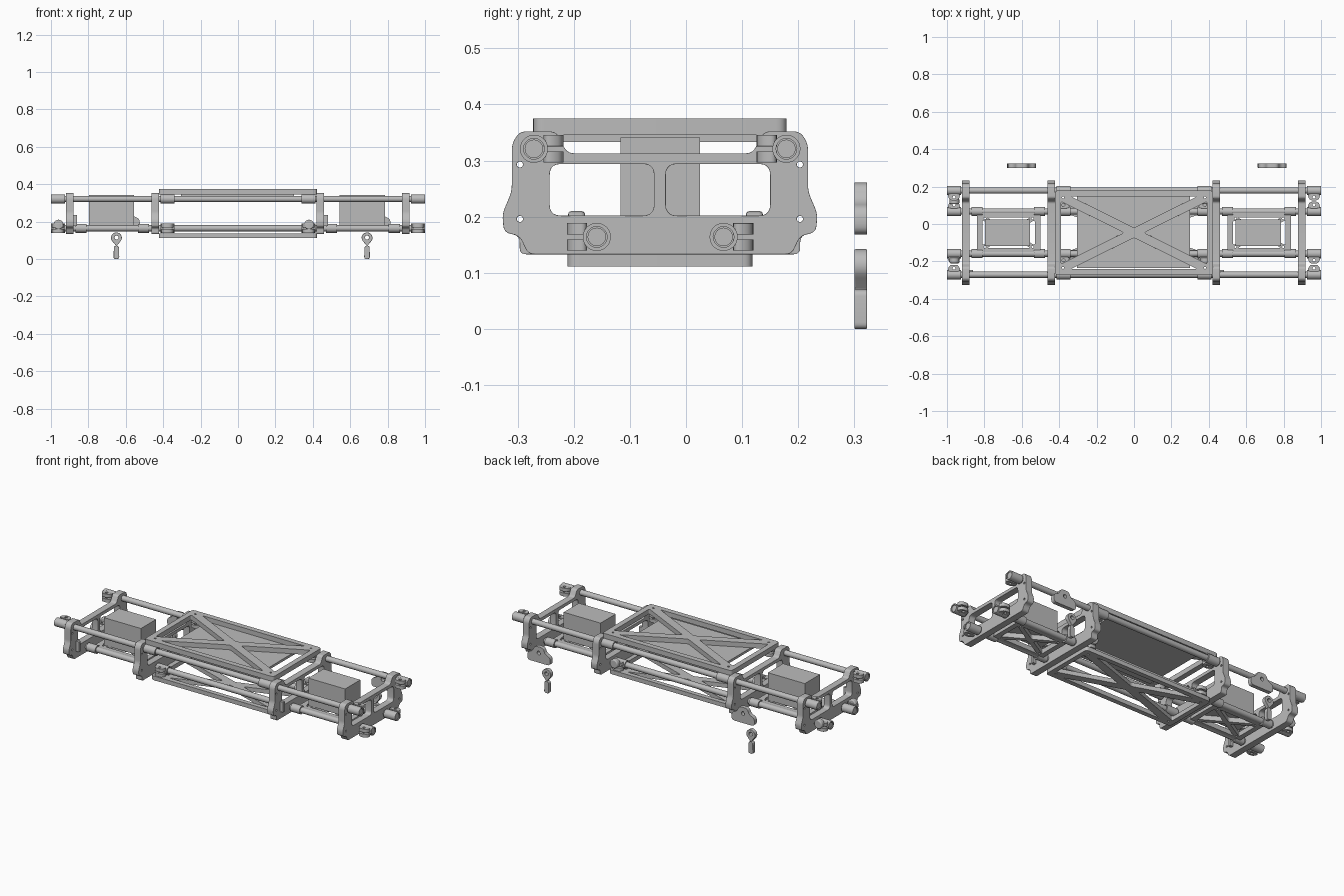
import bpy, bmesh, math
from mathutils import Matrix, Vector

if "Cube" in bpy.data.objects:
    bpy.data.objects.remove(bpy.data.objects["Cube"])

grey = bpy.data.materials.new("plain_grey")
grey.diffuse_color = (0.5, 0.5, 0.5, 1)
grey.use_nodes = True
grey.node_tree.nodes["Principled BSDF"].inputs["Base Color"].default_value = grey.diffuse_color
YC = -0.0465                      # chassis centre line in y
AXES = {'x': ((0, 1, 0), (0, 0, 1), (1, 0, 0)),
        'y': ((1, 0, 0), (0, 0, 1), (0, -1, 0)),
        'z': ((1, 0, 0), (0, 1, 0), (0, 0, 1))}


def rounded(pts, r, n=5):
    """Round every corner of a polygon."""
    out = []
    for i, p in enumerate(pts):
        p, a, b = Vector(p), Vector(pts[i - 1]), Vector(pts[(i + 1) % len(pts)])
        da, db = a - p, b - p
        s = p + da.normalized() * min(r, da.length * 0.45)
        e = p + db.normalized() * min(r, db.length * 0.45)
        for k in range(n + 1):
            t = k / n
            out.append(s * (1 - t) ** 2 + p * 2 * t * (1 - t) + e * t * t)
    return out


def circle(u, v, r, n=20):
    return [(u + r * math.cos(2 * math.pi * k / n), v + r * math.sin(2 * math.pi * k / n)) for k in range(n)]


def rect(u0, u1, v0, v1):
    return [(u0, v0), (u1, v0), (u1, v1), (u0, v1)]


def plate(name, loops, axis, centre, depth, bevel=0.0):
    """Extrude an outline with holes along an axis."""
    cu = bpy.data.curves.new(name, 'CURVE')
    cu.dimensions, cu.fill_mode, cu.extrude = '2D', 'BOTH', depth / 2
    for loop in loops:
        sp = cu.splines.new('POLY')
        sp.points.add(len(loop) - 1)
        for q, p in zip(sp.points, loop):
            q.co = (p[0], p[1], 0, 1)
        sp.use_cyclic_u = True
    tmp = bpy.data.objects.new(name + "_tmp", cu)
    bpy.context.collection.objects.link(tmp)
    dg = bpy.context.evaluated_depsgraph_get()
    me = bpy.data.meshes.new_from_object(tmp.evaluated_get(dg))
    bpy.data.objects.remove(tmp)
    bm = bmesh.new()
    bm.from_mesh(me)
    bmesh.ops.remove_doubles(bm, verts=bm.verts, dist=1e-5)
    bmesh.ops.dissolve_limit(bm, angle_limit=0.01, verts=bm.verts, edges=bm.edges)
    bmesh.ops.recalc_face_normals(bm, faces=bm.faces)
    u, v, w = AXES[axis]
    m = Matrix((u, v, w)).transposed().to_4x4()
    bmesh.ops.transform(bm, matrix=Matrix.Translation(centre) @ m, verts=bm.verts)
    bm.to_mesh(me)
    bm.free()
    me.materials.clear()
    me.materials.append(grey)
    ob = bpy.data.objects.new(name, me)
    bpy.context.collection.objects.link(ob)
    if bevel:
        b = ob.modifiers.new("edge", 'BEVEL')
        b.width, b.segments, b.limit_method, b.angle_limit = bevel, 3, 'ANGLE', math.radians(50)
    return ob


def box(name, x0, x1, y0, y1, z0, z1):
    return plate(name, [rect(x0, x1, y0, y1)], 'z', (0, 0, (z0 + z1) / 2), z1 - z0)


def truss(name, cx, hx, hy, z0, z1, margin, width, bevel):
    """Rectangular frame with crossed diagonals."""
    a, b = hx - margin, hy - margin
    w = width * math.sqrt(1 + (b / a) ** 2)
    loops = [rounded(rect(-hx, hx, -hy, hy), 0.02)]
    for s in (1, -1):
        k = (b - w) * a / b
        loops.append(rounded([(0, s * w), (k, s * b), (-k, s * b)], 0.012))
        loops.append(rounded([(s * w * a / b, 0), (s * a, b - w), (s * a, w - b)], 0.012))
        for t in (1, -1):
            loops.append(circle(s * (a - 0.012), t * (b - 0.006), 0.006, 10))
    plate(name, loops, 'z', (cx, YC, (z0 + z1) / 2), z1 - z0, bevel)


def clamp(name, x, y, z, side):
    """Split tube clamp with two drilled ears."""
    plate(name + "_ring", [circle(0, 0, 0.025, 28), circle(0, 0, 0.0185, 20)], 'x', (x, y, z), 0.075)
    ear = rounded([(-0.036, side * 0.017), (0.036, side * 0.017), (0.024, side * 0.053), (-0.024, side * 0.053)], 0.02)
    for dz in (0.0145, -0.0145):
        plate(name + "_ear", [ear, circle(0, side * 0.035, 0.008, 14)], 'z', (x, y, z + dz), 0.02, 0.002)


def bulkhead(name, x, inner):
    half = [(0.165, 0.313), (0.185, 0.352), (0.25, 0.352), (0.264, 0.33), (0.264, 0.245), (0.281, 0.205),
            (0.278, 0.172), (0.25, 0.166), (0.25, 0.133) if inner else (0.235, 0.133)]
    outline = rounded(half + [(-u, v) for u, v in reversed(half)], 0.012)
    loops = [outline]
    for s in (1, -1):
        loops.append(rounded(rect(*sorted((s * 0.0105, s * 0.1965)), 0.202, 0.294), 0.02))
        loops += [circle(s * 0.2495, v, 0.0055, 12) for v in (0.293, 0.196)]
    plate(name, loops, 'x', (x, YC, 0), 0.04, 0.003)


RODS = [(-0.271, 0.321, 1), (0.179, 0.321, -1), (-0.159, 0.164, -1), (0.067, 0.164, 1)]

# long rods
for y, z, s in RODS:
    plate("rod", [circle(0, 0, 0.0165, 16)], 'x', (0, y, z), 1.995)

# centre trusses and equipment tray
truss("upper_truss", 0, 0.423, 0.226, 0.346, 0.375, 0.032, 0.024, 0.01)
truss("lower_truss", 0, 0.423, 0.165, 0.111, 0.136, 0.028, 0.022, 0.009)
box("equipment_tray", -0.305, 0.30, -0.235, 0.148, 0.333, 0.347)

# two identical end modules
for cx in (-0.67, 0.67):
    sgn = 1 if cx < 0 else -1
    bulkhead("bulkhead_left", cx - 0.23, cx > 0)
    bulkhead("bulkhead_right", cx + 0.227, cx < 0)
    for y, z, s in RODS:
        for dx in (-0.2925, 0.2925):
            clamp("rod_clamp", cx + dx, y, z, s)
    # motor box on a small truss
    box("motor_box", cx - 0.127, cx + 0.115, -0.117, 0.025, 0.178, 0.341)
    truss("motor_truss", cx, 0.17, 0.112, 0.15, 0.178, 0.03, 0.012, 0.004)
    for y in (-0.159, 0.067):
        for dx in (-0.17, 0.165):
            plate("truss_sleeve", [circle(0, 0, 0.024, 24)], 'x', (cx + dx, y, 0.164), 0.06)
    # knuckles and end tabs
    for y in (-0.195, 0.122):
        plate("knuckle", [circle(0, 0, 0.026)], 'y', (cx - 0.29, y, 0.184), 0.03, 0.006)
    box("end_tab", cx - 0.215, cx - 0.19, -0.262, -0.246, 0.175, 0.235)
    # hanging lever behind the chassis
    head = [(0.029 * math.cos(t), 0.113 + 0.029 * math.sin(t))
            for t in [math.radians(-50 + 280 * k / 18) for k in range(19)]]
    foot = rounded([(-0.0135, 0.07), (-0.0155, 0.0), (0.0155, 0.0), (0.0135, 0.07)], 0.012)
    plate("lever", [head + foot, circle(0, 0.115, 0.011, 14)], 'y', (cx + 0.02, 0.3115, 0), 0.023, 0.004)
    # bell crank above the lever
    crank = rounded([(-0.075, 0.168), (0.075, 0.168), (0.075, 0.215), (0.04, 0.228), (0.028, 0.261),
                     (-0.028, 0.261), (-0.04, 0.228), (-0.075, 0.215)], 0.02)
    plate("bell_crank", [crank, circle(0, 0.225, 0.011, 14)], 'y', (cx + 0.07, 0.3115, 0), 0.023, 0.004)

# smooth shading with sharp edges kept
bpy.ops.object.select_all(action='DESELECT')
for ob in bpy.context.scene.objects:
    ob.select_set(True)
    bpy.context.view_layer.objects.active = ob
bpy.ops.object.shade_smooth_by_angle(angle=math.radians(35))
